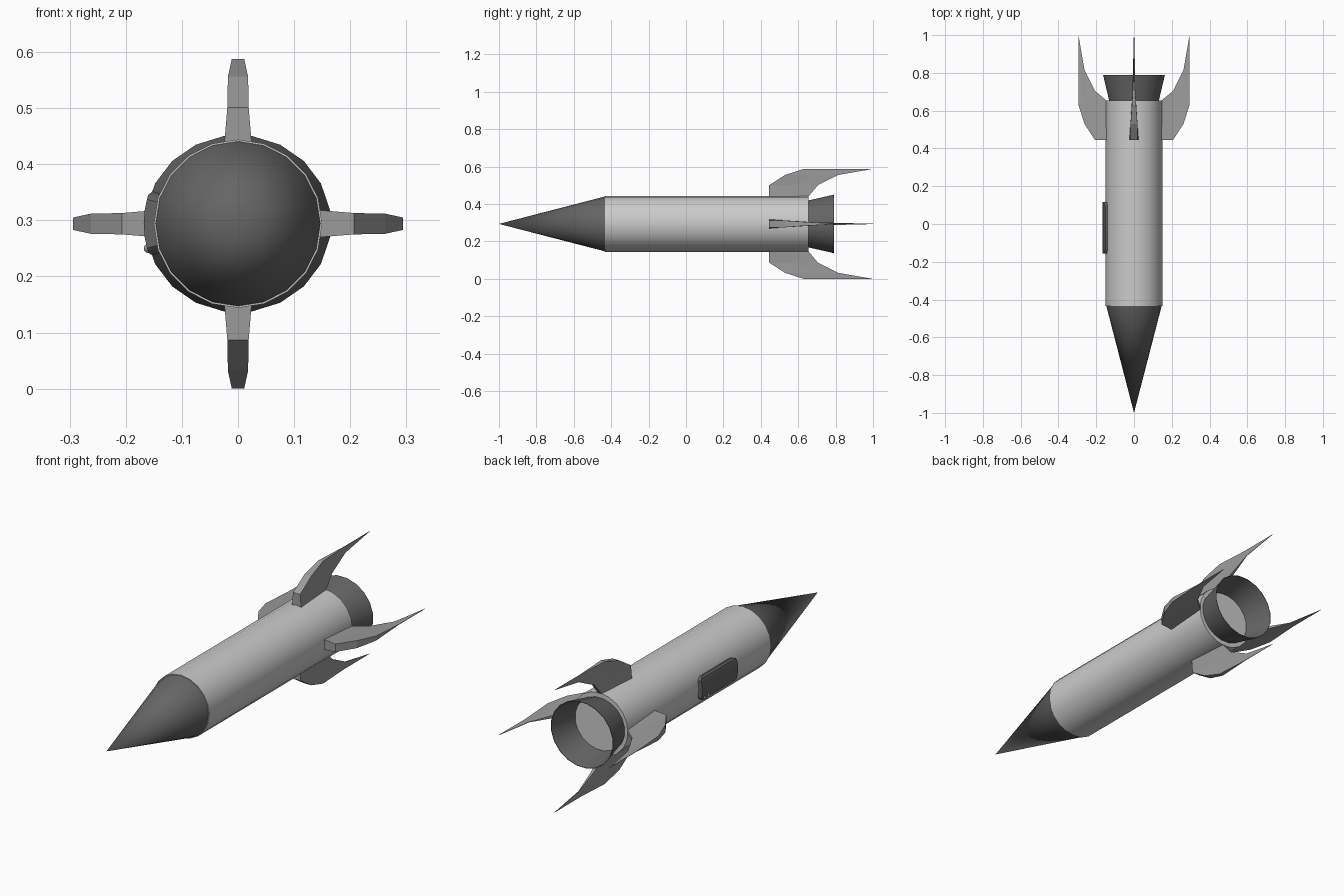
import bpy, bmesh, math
from mathutils import Matrix, Vector

if "Cube" in bpy.data.objects:
    bpy.data.objects.remove(bpy.data.objects["Cube"])

AXIS_Z = 0.294
SIDES = 20


def grey(name, v):
    m = bpy.data.materials.new(name)
    m.diffuse_color = (v, v, v, 1)
    m.use_nodes = True
    m.node_tree.nodes["Principled BSDF"].inputs["Base Color"].default_value = m.diffuse_color
    return m


BODY, FINS, DARK = grey("mid_grey", 0.55), grey("fin_grey", 0.33), grey("dark_grey", 0.13)


def finish(name, bm, mat, smooth=None):
    bmesh.ops.remove_doubles(bm, verts=bm.verts, dist=1e-5)
    bmesh.ops.recalc_face_normals(bm, faces=bm.faces)
    me = bpy.data.meshes.new(name)
    bm.to_mesh(me)
    bm.free()
    me.materials.append(mat)
    ob = bpy.data.objects.new(name, me)
    bpy.context.collection.objects.link(ob)
    ob.location.z = AXIS_Z
    if smooth:
        bpy.ops.object.select_all(action='DESELECT')
        ob.select_set(True)
        bpy.context.view_layer.objects.active = ob
        bpy.ops.object.shade_smooth_by_angle(angle=math.radians(smooth))
    return ob


def loft(bm, rings, caps=True, closed=False):
    """Skin matching rings of points with quads."""
    vs = [[bm.verts.new(p) for p in r] for r in rings]
    pairs = list(zip(vs, vs[1:])) + ([(vs[-1], vs[0])] if closed else [])
    n = len(vs[0])
    for a, b in pairs:
        for i in range(n):
            j = (i + 1) % n
            bm.faces.new((a[i], a[j], b[j], b[i]))
    if caps and not closed:
        bm.faces.new(vs[0])
        bm.faces.new(vs[-1])


def lathe(name, profile, mat, offset=0.0, closed=False, scale_x=1.0):
    """Revolve (y, radius) points round the long axis."""
    bm = bmesh.new()
    angles = [2 * math.pi * (i + offset) / SIDES for i in range(SIDES)]
    loft(bm, [[(r * math.cos(a) * scale_x, y, r * math.sin(a)) for a in angles]
              for y, r in profile], closed=closed)
    return finish(name, bm, mat, 35)


# Fuselage
lathe("body", [(-0.433, 0.15), (0.655, 0.15)], BODY)

# Nose cone, closing to a single point
lathe("nose_cone", [(-0.43, 0.1475), (-1.0, 0.0)], DARK)

# Open, thin-walled nozzle
lathe("nozzle", [(0.645, 0.125), (0.79, 0.158), (0.79, 0.156), (0.645, 0.123)],
      DARK, offset=0.5, closed=True, scale_x=1.05)

# Fins: radius, leading y, middle y, trailing y, and half thickness at each
FIN = [(0.135, 0.445, 0.545, 0.645, 0.025, 0.018, 0.0115),
       (0.207, 0.445, 0.575, 0.705, 0.019, 0.013, 0.007),
       (0.262, 0.53, 0.67, 0.815, 0.018, 0.009, 0.001),
       (0.294, 0.63, 0.80, 1.0, 0.011, 0.001, 0.001)]
for k, side in enumerate(("right", "top", "left", "bottom")):
    bm = bmesh.new()
    loft(bm, [[(r, y0, -h0), (r, y0, h0), (r, y1, h1),
               (r, y2, h2), (r, y2, -h2), (r, y1, -h1)]
              for r, y0, y1, y2, h0, h1, h2 in FIN])
    bm.transform(Matrix.Rotation(-k * math.pi / 2, 4, 'Y'))
    finish(side + "_fin", bm, FINS)

# Curved hatch with rounded corners on the left side: angle, end inset, radius
HATCH = [(-20.5, 0.022, 0.162), (-18, 0.006, 0.168), (-15, 0, 0.168),
         (-8, 0, 0.168), (0, 0, 0.168), (8, 0, 0.168), (15, 0, 0.168),
         (18, 0.006, 0.168), (21, 0.022, 0.162)]
bm = bmesh.new()
rings = []
for deg, inset, outer in HATCH:
    a = math.radians(deg)
    rings.append([(-r * math.cos(a), y, r * math.sin(a)) for r, y in
                  ((0.142, -0.155 + inset), (outer, -0.155 + inset),
                   (outer, 0.116 - inset), (0.142, 0.116 - inset))])
loft(bm, rings)
finish("hatch", bm, DARK, 35)

# Two small knobs near the rear lower corner of the hatch
bm = bmesh.new()
for y in (0.06, 0.09):
    bmesh.ops.create_uvsphere(bm, u_segments=12, v_segments=8, radius=0.008,
                              matrix=Matrix.Translation(Vector((-0.160, y, -0.044))))
finish("hatch_knobs", bm, FINS, 40)
